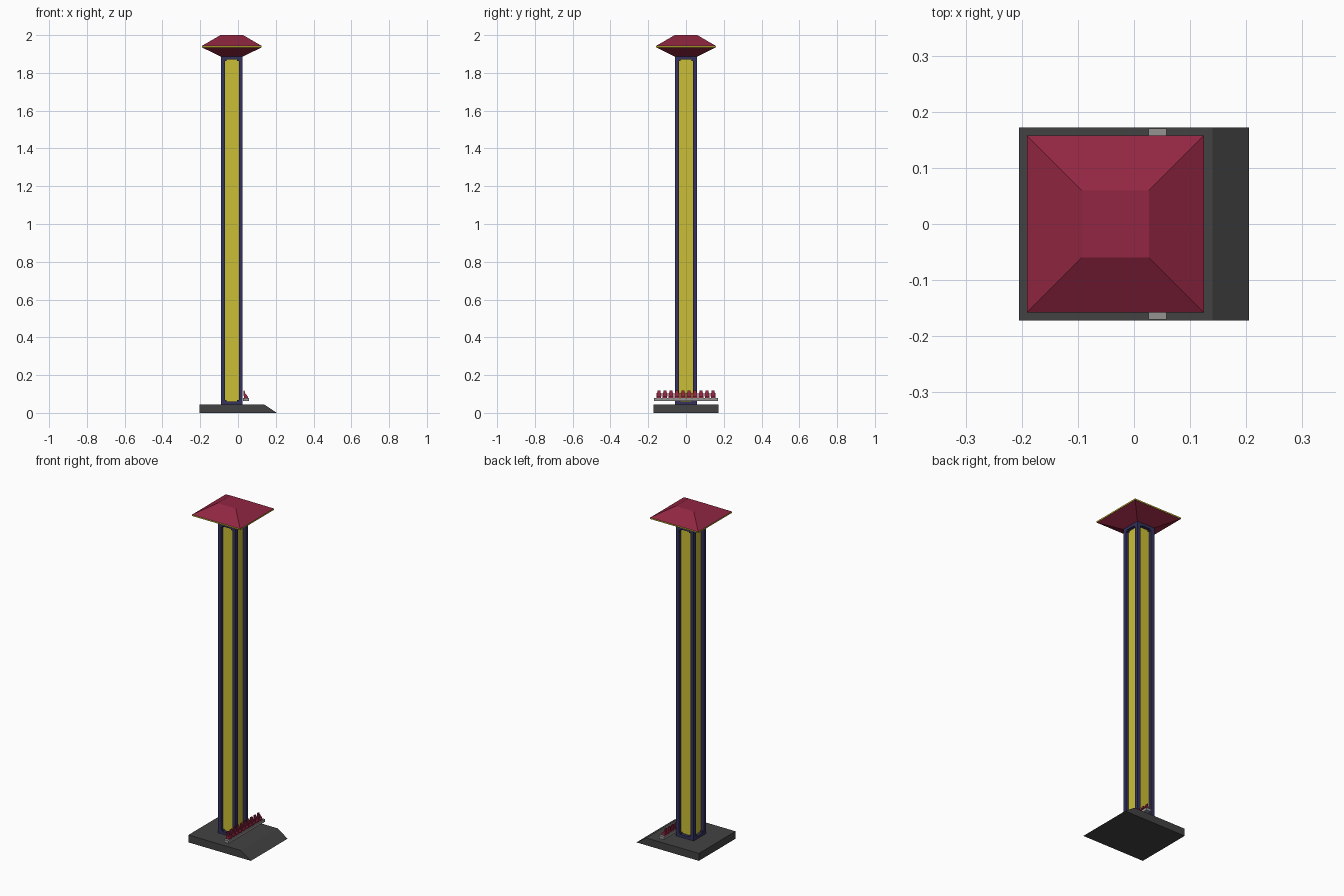
import bpy, bmesh

if "Cube" in bpy.data.objects:
    bpy.data.objects.remove(bpy.data.objects["Cube"])

def mat(name, rgb):
    m = bpy.data.materials.new(name)
    lin = [((c / 255 + 0.055) / 1.055) ** 2.4 for c in rgb]
    m.diffuse_color = (*lin, 1)
    m.use_nodes = True
    m.node_tree.nodes["Principled BSDF"].inputs["Base Color"].default_value = m.diffuse_color
    return m

RED = mat("crimson", (146, 38, 66))
YELLOW = mat("yellow", (203, 190, 54))
NAVY = mat("navy", (52, 50, 92))
DARK = mat("charcoal", (66, 66, 66))
GREY = mat("grey", (150, 146, 146))

CX, H, B = -0.033, 0.058, 0.021      # tower centre x, half width, beam width
Z0, Z1 = 0.044, 1.888                # tower bottom and top

def finish(name, bm, *mats):
    bmesh.ops.recalc_face_normals(bm, faces=bm.faces)
    me = bpy.data.meshes.new(name)
    bm.to_mesh(me)
    bm.free()
    for m in mats:
        me.materials.append(m)
    ob = bpy.data.objects.new(name, me)
    bpy.context.collection.objects.link(ob)
    return ob

def add_box(bm, x0, x1, y0, y1, z0, z1):
    vs = bmesh.ops.create_cube(bm, size=1)["verts"]
    for v in vs:
        v.co = (x1 if v.co.x > 0 else x0, y1 if v.co.y > 0 else y0, z1 if v.co.z > 0 else z0)

def add_prism(bm, profile, y0, y1):
    # x-z profile extruded along y
    a = [bm.verts.new((x, y0, z)) for x, z in profile]
    b = [bm.verts.new((x, y1, z)) for x, z in profile]
    bm.faces.new(a)
    bm.faces.new(b)
    for i in range(len(a)):
        j = (i + 1) % len(a)
        bm.faces.new((a[i], a[j], b[j], b[i]))

# base slab with boarding ramp
bm = bmesh.new()
add_prism(bm, [(-0.205, 0), (0.205, 0), (0.14, Z0), (-0.205, Z0)], -0.172, 0.172)
finish("base_ramp", bm, DARK)

# yellow tower core, set back behind the frame
bm = bmesh.new()
c = H - 0.018
add_box(bm, CX - c, CX + c, -c, c, Z0, Z1)
finish("tower_core", bm, YELLOW)

# navy frame: corner posts, end beams and small corner gussets
bm = bmesh.new()
for sx in (-1, 1):
    for sy in (-1, 1):
        xs = sorted((CX + sx * H, CX + sx * (H - B)))
        ys = sorted((sy * H, sy * (H - B)))
        add_box(bm, *xs, *ys, Z0, Z1)
for z0, z1, w in ((Z0, 0.06, 0), (1.87, Z1, 0), (0.06, 0.067, 0.009), (1.863, 1.87, 0.009)):
    i = H - B
    spans = [(-i, i)] if w == 0 else [(-i, -i + w), (i - w, i)]
    for s in (-1, 1):
        d = sorted((s * H, s * (H - B)))
        for a, b in spans:
            add_box(bm, CX + a, CX + b, *d, z0, z1)
            add_box(bm, CX + d[0], CX + d[1], a, b, z0, z1)
finish("tower_frame", bm, NAVY)

# roof: stacked square rings with a yellow rim
bm = bmesh.new()
rings = []
for z, h in ((Z1 - 0.002, H), (1.935, 0.158), (1.943, 0.158), (2.0, 0.06)):
    rings.append([bm.verts.new((CX + sx * h, sy * h, z))
                  for sx, sy in ((-1, -1), (1, -1), (1, 1), (-1, 1))])
bm.faces.new(rings[0])
bm.faces.new(rings[-1])
for k in range(3):
    for i in range(4):
        j = (i + 1) % 4
        f = bm.faces.new((rings[k][i], rings[k][j], rings[k + 1][j], rings[k + 1][i]))
        f.material_index = 1 if k == 1 else 0
finish("roof", bm, RED, YELLOW)

# gondola platform
bm = bmesh.new()
add_box(bm, 0.026, 0.058, -0.17, 0.17, 0.062, 0.078)
finish("gondola_platform", bm, GREY)

# row of ten seats: L profile with a chamfered head
for n in range(10):
    y = (n - 4.5) * 0.0318
    bm = bmesh.new()
    add_prism(bm, [(0.031, 0.078), (0.052, 0.078), (0.052, 0.086), (0.039, 0.088),
                   (0.035, 0.118), (0.029, 0.118)], y - 0.012, y + 0.012)
    for v in bm.verts:
        if v.co.z > 0.11:
            v.co.y = y + (v.co.y - y) * 0.65
    # side arms
    for s in (-1, 1):
        e = sorted((y + s * 0.0125, y + s * 0.0105))
        add_prism(bm, [(0.036, 0.087), (0.05, 0.086), (0.048, 0.093), (0.036, 0.105)], *e)
    finish("seat_%02d" % (n + 1), bm, RED)
